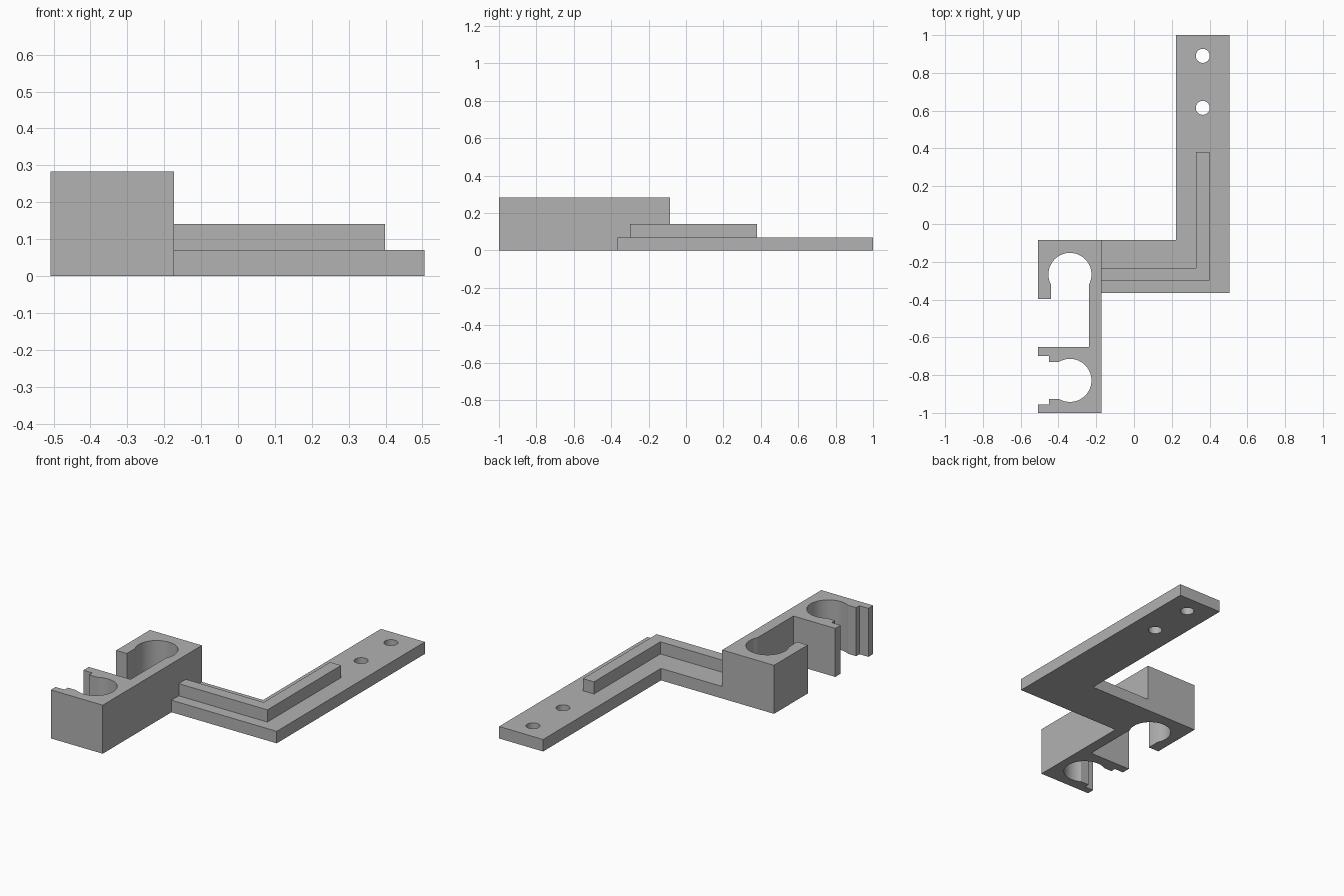
import bpy, bmesh, math

cube = bpy.data.objects.get("Cube")
if cube:
    bpy.data.objects.remove(cube, do_unlink=True)

GREY = (0.445, 0.445, 0.445, 1.0)
mat = bpy.data.materials.new("plain grey")
mat.use_nodes = True
mat.diffuse_color = GREY
mat.node_tree.nodes["Principled BSDF"].inputs["Base Color"].default_value = GREY


def arc(cx, cy, r, start, end, steps=40):
    """Points along an arc, angles in radians."""
    angles = [start + (end - start) * i / steps for i in range(steps + 1)]
    return [(cx + r * math.cos(a), cy + r * math.sin(a)) for a in angles]


def prism(name, outline, z0, z1):
    """Extrude a flat outline from z0 up to z1."""
    bm = bmesh.new()
    face = bm.faces.new([bm.verts.new((x, y, z0)) for x, y in outline])
    top = bmesh.ops.extrude_face_region(bm, geom=[face])["geom"]
    verts = [v for v in top if isinstance(v, bmesh.types.BMVert)]
    bmesh.ops.translate(bm, verts=verts, vec=(0, 0, z1 - z0))
    bmesh.ops.recalc_face_normals(bm, faces=bm.faces)
    mesh = bpy.data.meshes.new(name)
    bm.to_mesh(mesh)
    bm.free()
    mesh.materials.append(mat)
    obj = bpy.data.objects.new(name, mesh)
    bpy.context.collection.objects.link(obj)
    return obj


def activate(obj):
    bpy.ops.object.select_all(action='DESELECT')
    obj.select_set(True)
    bpy.context.view_layer.objects.active = obj


# Shared dimensions
LEFT, INNER, RIGHT = -0.508, -0.238, -0.173
BACK, FRONT = -0.086, -1.0
PLATE, RIB, BLOCK = 0.07, 0.141, 0.283
CX, R = -0.339, 0.114

# Rear socket opens forward, front socket opens sideways with a stepped lip
rear_y, front_y = -0.267, -0.828
half_slot = CX * -1 + INNER
slot = math.asin(half_slot / R)
rear_arc = arc(CX, rear_y, R, 1.5 * math.pi + slot, -0.5 * math.pi - slot + 2 * math.pi - 2 * math.pi)
rear_arc = arc(CX, rear_y, R, -math.pi / 2 + slot, 1.5 * math.pi - slot)
throat, step, step_x = 0.098, 0.128, -0.45
mouth = math.pi - math.asin(throat / R)
front_arc = arc(CX, front_y, R, mouth, -mouth)

block_outline = (
    [(RIGHT, FRONT), (RIGHT, BACK), (LEFT, BACK), (LEFT, -0.397),
     (CX - half_slot, -0.397)]
    + rear_arc[::-1]
    + [(INNER, -0.65), (LEFT, -0.65), (LEFT, front_y + step),
       (step_x, front_y + step), (step_x, front_y + throat)]
    + front_arc
    + [(step_x, front_y - throat), (step_x, front_y - step),
       (LEFT, front_y - step), (LEFT, FRONT)])
clip_block = prism("clip_block", block_outline, 0, BLOCK)

# L-shaped mounting plate
plate = prism("mounting_plate", [
    (RIGHT, -0.366), (0.506, -0.366), (0.506, 1.0),
    (0.222, 1.0), (0.222, BACK), (RIGHT, BACK)], 0, PLATE)

# Screw holes through the plate
for y in (0.615, 0.89):
    cutter = prism("hole_cutter", arc(0.364, y, 0.037, 0, 2 * math.pi, 32)[:-1], -0.1, 0.2)
    cutter.hide_render = True
    mod = plate.modifiers.new("screw_hole", 'BOOLEAN')
    mod.operation = 'DIFFERENCE'
    mod.solver = 'EXACT'
    mod.object = cutter
    activate(plate)
    bpy.ops.object.modifier_apply(modifier=mod.name)
    bpy.data.objects.remove(cutter, do_unlink=True)

# Stiffening rib along the plate
rib = prism("stiffening_rib", [
    (RIGHT, -0.299), (0.399, -0.299), (0.399, 0.38),
    (0.328, 0.38), (0.328, -0.232), (RIGHT, -0.232)], PLATE, RIB)

for obj in (clip_block, plate, rib):
    activate(obj)
    bpy.ops.object.shade_smooth_by_angle(angle=math.radians(25))
